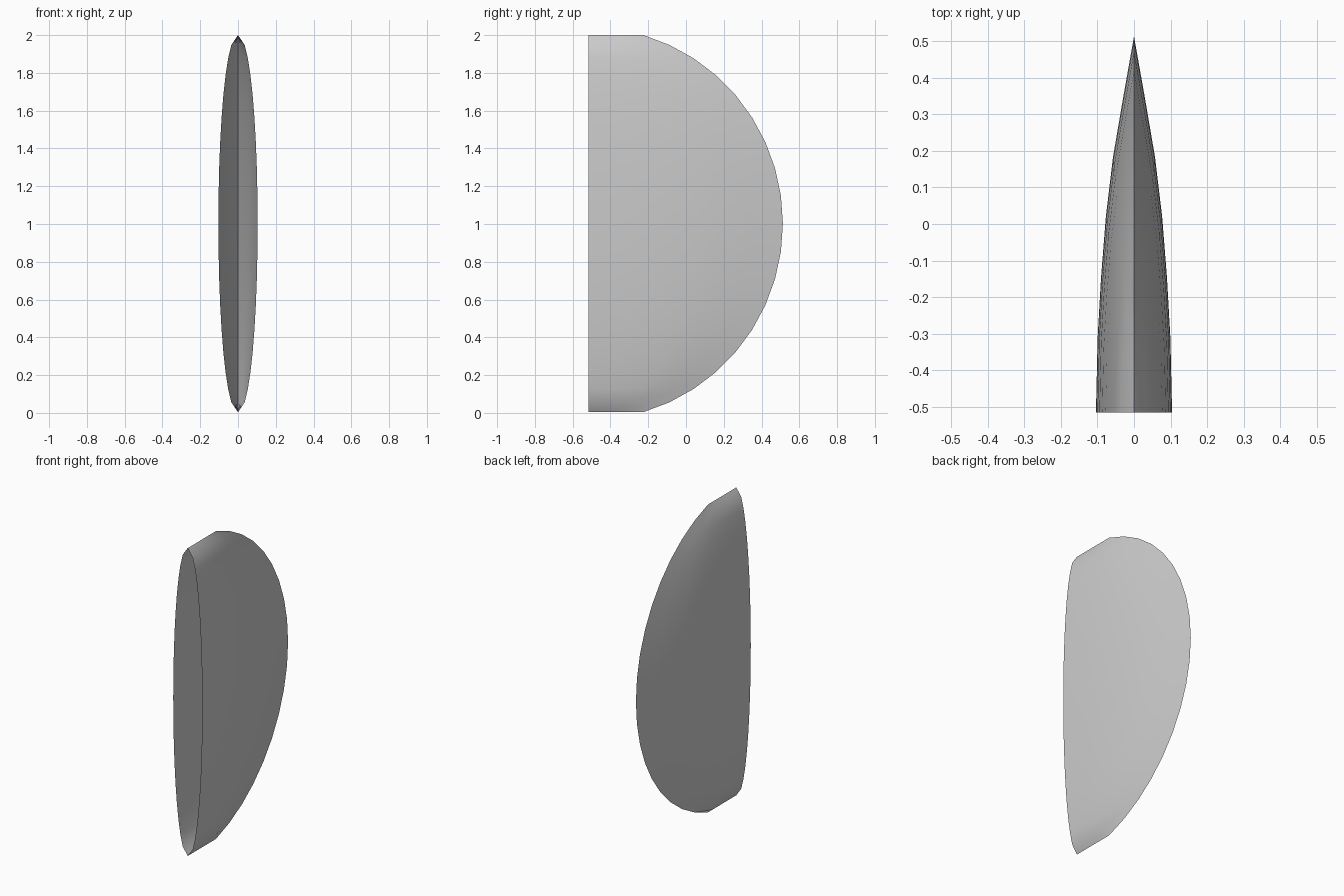
import bpy, bmesh, math

if "Cube" in bpy.data.objects:
    bpy.data.objects.remove(bpy.data.objects["Cube"])

Y0, R = -0.515, 1.028            # open end plane and rim radius
STEP = math.radians(90 / 11)     # angle between rim points
N = 9
HALF = 0.104                     # half thickness at the open end
# taper from open end (0) to rim (1): (position, relative thickness)
TAPER = [(0, 1), (0.2, 0.955), (0.36, 0.865), (0.52, 0.74), (0.68, 0.55), (0.84, 0.28), (1, 0)]

# One curved side of the shell, in horizontal rows that end on the round rim
bm = bmesh.new()
rows = []
for i in range(-N, N + 1):
    a = i * STEP
    d = math.sin(a) / math.sin(N * STEP)
    thick = HALF * max(0, 1 - d * d) ** 0.47
    rows.append([bm.verts.new((thick * t, Y0 + R * math.cos(a) * u, 1.002 + 0.998 * d))
                 for u, t in TAPER])
for lo, hi in zip(rows, rows[1:]):
    for j in range(len(TAPER) - 1):
        f = bm.faces.new((lo[j], lo[j + 1], hi[j + 1], hi[j]))
        f.smooth = True
mesh = bpy.data.meshes.new("half_disc_shell")
bm.to_mesh(mesh)
bm.free()
shell = bpy.data.objects.new("half_disc_shell", mesh)
bpy.context.collection.objects.link(shell)

# Opposite side; unmerged so the rim stays a crisp edge
mirror = shell.modifiers.new("other_side", 'MIRROR')
mirror.use_axis = (True, False, False)
mirror.use_mirror_merge = False
